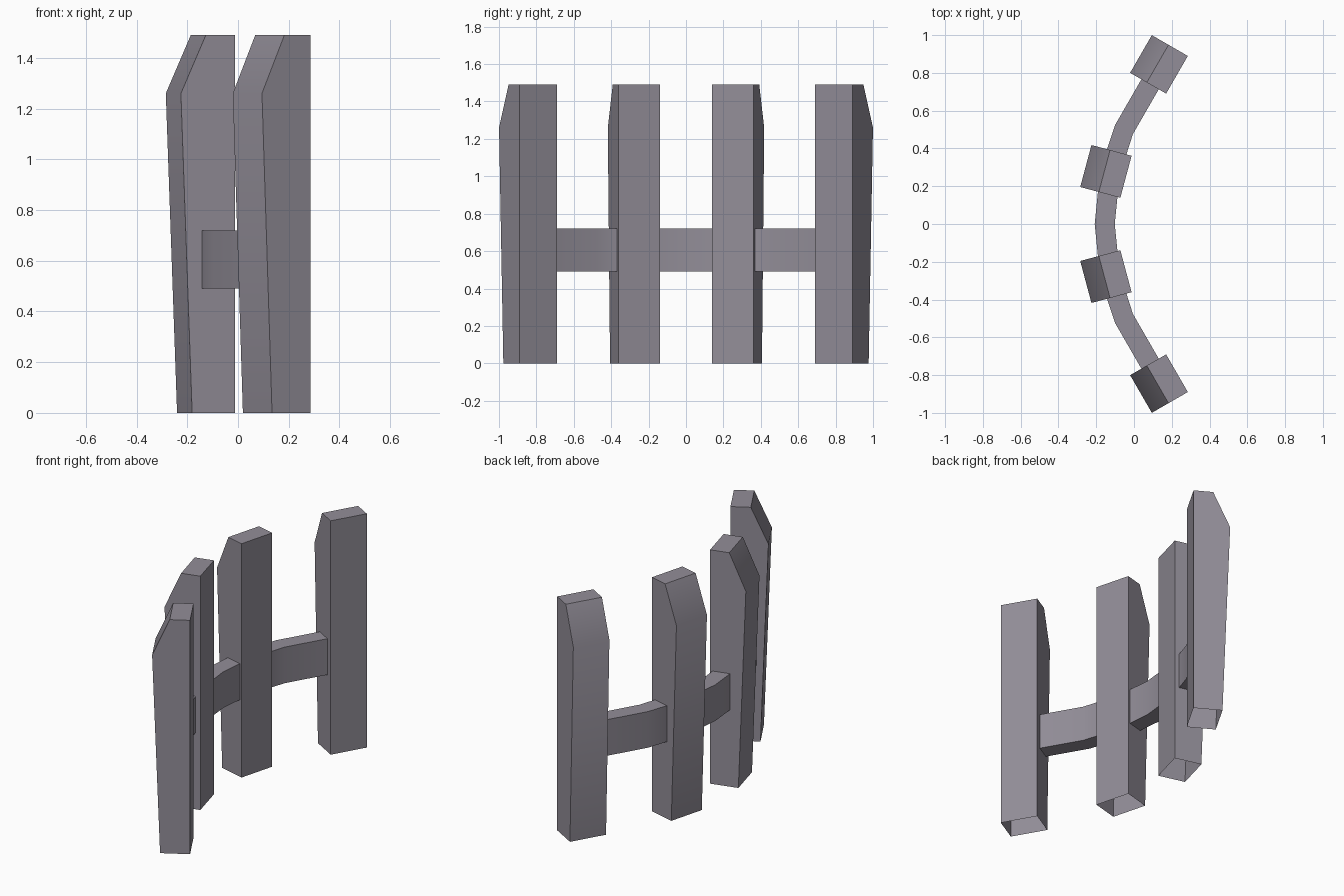
import bpy, bmesh, math
from mathutils import Vector

cube = bpy.data.objects.get("Cube")
if cube:
    bpy.data.objects.remove(cube, do_unlink=True)

# One weathered grey for everything
grey = bpy.data.materials.new("weathered_grey")
colour = (0.29, 0.27, 0.315, 1)
grey.use_nodes = True
grey.diffuse_color = colour
grey.node_tree.nodes["Principled BSDF"].inputs["Base Color"].default_value = colour


def finish(name, bm):
    bmesh.ops.recalc_face_normals(bm, faces=bm.faces)
    mesh = bpy.data.meshes.new(name)
    bm.to_mesh(mesh)
    bm.free()
    mesh.materials.append(grey)
    obj = bpy.data.objects.new(name, mesh)
    bpy.context.collection.objects.link(obj)
    bpy.ops.object.select_all(action='DESELECT')
    obj.select_set(True)
    bpy.context.view_layer.objects.active = obj
    bpy.ops.object.shade_smooth_by_angle(angle=math.radians(30))
    return obj


# Picket: side profile (depth, height) given thickness, open underneath
PROFILE = [(0, 0), (0, 1.49), (-0.118, 1.49), (-0.22, 1.26), (-0.174, 0)]
WIDTH = 0.23


def picket(name, x, y, degrees):
    bm = bmesh.new()
    near = [bm.verts.new((d, -WIDTH / 2, z)) for d, z in PROFILE]
    far = [bm.verts.new((d, WIDTH / 2, z)) for d, z in PROFILE]
    bm.faces.new(near)
    bm.faces.new(far[::-1])
    for i in range(len(PROFILE) - 1):
        bm.faces.new((near[i], far[i], far[i + 1], near[i + 1]))
    obj = finish(name, bm)
    obj.location = (x, y, 0)
    obj.rotation_euler.z = math.radians(degrees)


for side, label in ((-1, "front"), (1, "back")):
    picket(f"{label}_outer_picket", 0.2275, side * 0.79, -side * 30)
    picket(f"{label}_inner_picket", -0.0425, side * 0.25, -side * 15)

# Curved rail running through all the pickets
half = [(-0.155, 0), (-0.138, 0.17), (-0.092, 0.38), (-0.053, 0.5), (0.12, 0.8)]
path = [Vector((x, -y)) for x, y in half[:0:-1]] + [Vector(p) for p in half]
bm = bmesh.new()
rings = []
for i, p in enumerate(path):
    along = (path[min(i + 1, len(path) - 1)] - path[max(i - 1, 0)]).normalized()
    across = Vector((along.y, -along.x)) * 0.053
    rings.append([bm.verts.new((*(p + across * s), z))
                  for s, z in ((-1, 0.49), (1, 0.49), (1, 0.72), (-1, 0.72))])
for a, b in zip(rings, rings[1:]):
    for k in range(4):
        bm.faces.new((a[k], a[(k + 1) % 4], b[(k + 1) % 4], b[k]))
bm.faces.new(rings[0])
bm.faces.new(rings[-1])
finish("curved_rail", bm)
